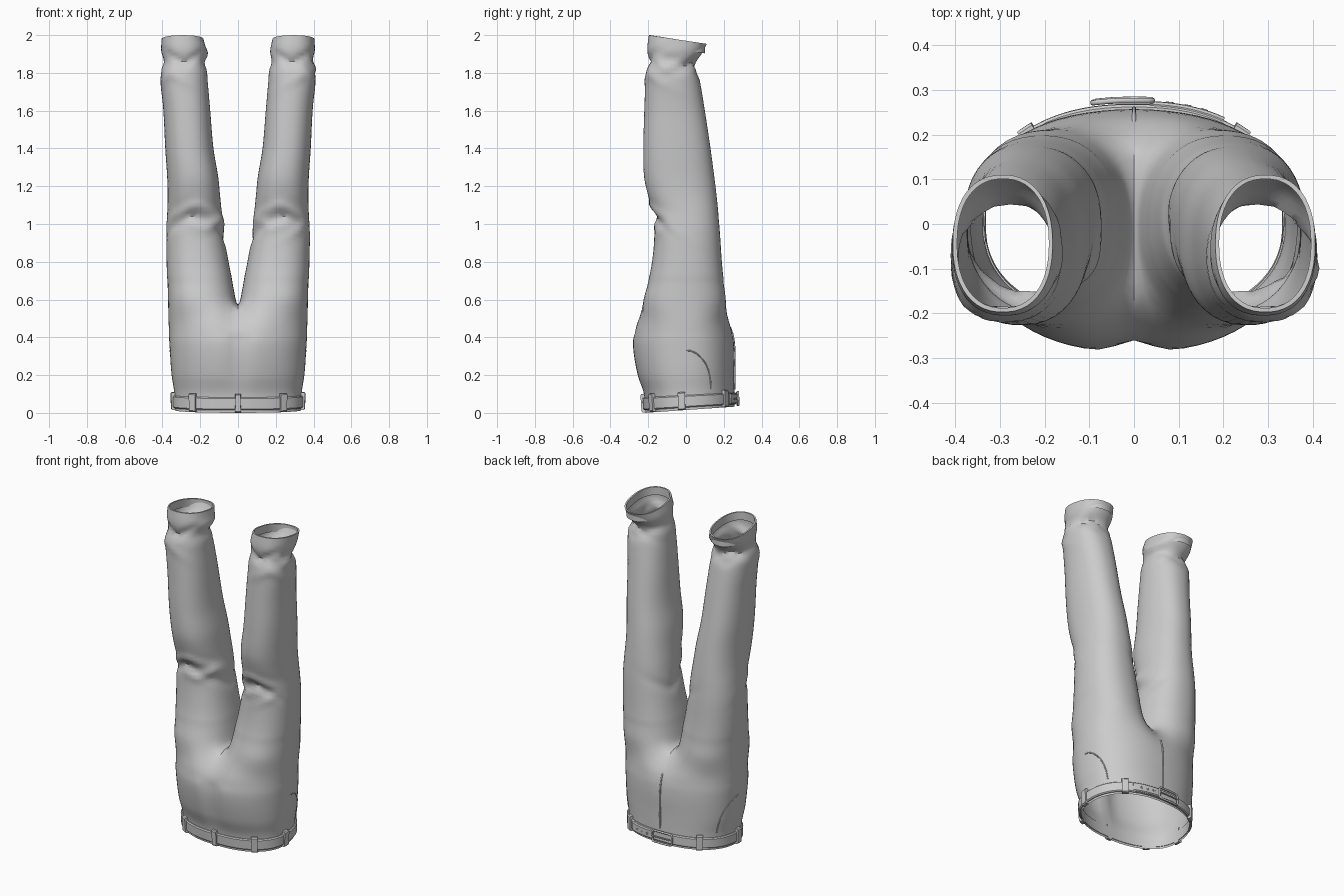
import bpy, bmesh
from math import sin, cos, pi, radians, exp
from mathutils import Vector

if "Cube" in bpy.data.objects:
    bpy.data.objects.remove(bpy.data.objects["Cube"])

# Hip keys: z, half width, front y, back y, front centre dip, back centre dip
HIP = [(0, .335, .258, -.215, 0, 0), (.1, .338, .256, -.225, 0, .003), (.2, .352, .255, -.26, 0, .015),
       (.35, .362, .255, -.286, 0, .026), (.45, .368, .246, -.279, .012, .04), (.5, .37, .236, -.266, .05, .07)]
# Leg keys: z, inner x, outer x, back y, front y
LEG = [(.58, .008, .372, -.235, .218), (.7, .03, .375, -.2, .2), (.8, .05, .378, -.18, .19),
       (.95, .075, .38, -.165, .18), (1.05, .085, .375, -.165, .172), (1.15, .095, .372, -.2, .162),
       (1.25, .105, .375, -.222, .15), (1.4, .13, .385, -.226, .13), (1.6, .147, .395, -.221, .1),
       (1.75, .16, .409, -.215, .075), (1.81, .165, .41, -.21, .062), (1.86, .178, .393, -.2, .052),
       (1.93, .17, .407, -.205, .085), (2.0, .182, .405, -.197, .11)]
# Cloth folds: side (0 = both), angle, angular spread, z, slope, amount, width
FOLDS = [(0, -95, 55, 1.1, -.06, .014, .025), (0, -85, 60, 1.04, -.07, -.016, .025),
         (0, -110, 45, .985, .05, .01, .03), (1, -40, 40, 1.0, -.1, .01, .025),
         (-1, -150, 40, 1.02, -.05, .012, .03), (0, 170, 50, .9, .08, -.008, .03),
         (0, -90, 50, 1.85, .07, -.016, .022), (0, -60, 50, 1.8, -.08, .008, .025),
         (0, 60, 60, 1.865, -.06, -.014, .022), (0, 80, 60, 1.79, .06, -.008, .025),
         (1, -10, 35, 1.83, .08, .012, .025), (-1, 170, 40, 1.9, .05, .014, .03)]
NO, NI = 37, 13


def key(table, z):
    """Smooth interpolation down a table of keys."""
    i = max(0, min(len(table) - 2, sum(r[0] <= z for r in table) - 1))
    a, b = table[i], table[i + 1]
    p, n = table[max(i - 1, 0)], table[min(i + 2, len(table) - 1)]
    h = b[0] - a[0]
    t = (z - a[0]) / h
    out = []
    for k in range(1, len(a)):
        m0 = (b[k] - p[k]) / (b[0] - p[0]) * h
        m1 = (n[k] - a[k]) / (n[0] - a[0]) * h
        out.append((2*t**3 - 3*t*t + 1) * a[k] + (t**3 - 2*t*t + t) * m0
                   + (3*t*t - 2*t**3) * b[k] + (t**3 - t*t) * m1)
    return out


def spow(v, e):
    return abs(v) ** e * (1 if v > 0 else -1)


def hip(v, z, off=0.0):
    """Point on the hips; v runs once round from the fly."""
    v %= 1
    s, u = (1, 2 * v) if v <= .5 else (-1, 2 * (1 - v))
    X, yf, yb, df, db = key(HIP, z)
    a = pi / 2 - pi * u
    x = X * spow(cos(a), .87)
    y = (yf if a > 0 else -yb) * spow(sin(a), .87)
    g = exp(-(x / .05) ** 2)
    y += -df * g if a > 0 else db * g
    p = Vector((s * x, y, z + .033 * (y + .22) / .48 * max(0, 1 - z / .35)))
    if off:
        d = hip(v + .004, z) - hip(v - .004, z)
        p += Vector((-d.y, d.x, 0)).normalized() * off
    return p


def leg(s, ang, z):
    """Point on one leg; angle 0 is the outer side, 90 is +y."""
    xi, xo, yb, yf = key(LEG, z)
    c, r = Vector(((xi + xo) / 2, (yb + yf) / 2)), Vector(((xo - xi) / 2, (yf - yb) / 2))
    d = Vector((spow(cos(ang), .88) * r.x, spow(sin(ang), .88) * r.y))
    amt = 0
    for side, fa, spread, fz, slope, amp, w in FOLDS:
        if side in (0, s):
            da = (ang - radians(fa) + pi) % (2 * pi) - pi
            amt += amp * exp(-(da / radians(spread)) ** 2 - ((z - fz - slope * abs(da)) / w) ** 2)
    q = c + d + d.normalized() * amt
    t = min(1, max(0, (z - 1.82) / .18))
    return Vector((s * q.x, q.y, z - .045 * t * (q.y + .2) / .3))


def finish(name, bm):
    bmesh.ops.recalc_face_normals(bm, faces=bm.faces)
    me = bpy.data.meshes.new(name)
    bm.to_mesh(me)
    bm.free()
    ob = bpy.data.objects.new(name, me)
    bpy.context.collection.objects.link(ob)
    return ob


def bridge(bm, a, b, closed):
    n = len(a)
    for i in range(n if closed else n - 1):
        j = (i + 1) % n
        bm.faces.new((a[i], a[j], b[j], b[i]))


# Trousers: two halves lofted from waist to cuff, joined at the crotch
bm = bmesh.new()
for s in (1, -1):
    vs = [i / (NO - 1) / 2 for i in range(NO)]
    prev = None
    for k in range(26):
        row = [bm.verts.new(hip(v if s > 0 else 1 - v, k * .02)) for v in vs]
        for end in (row[0], row[-1]):
            end.co.x = 0
        if prev:
            bridge(bm, prev, row, False)
        prev = row
    y0, y1 = prev[-1].co.y, prev[0].co.y
    for j in range(1, NI + 1):
        t = j / (NI + 1)
        prev.append(bm.verts.new((0, y0 + (y1 - y0) * t, .5 + .05 * sin(pi * t) ** .8)))
    angs = [radians(140 - 280 * i / (NO - 1)) for i in range(NO)]
    angs += [radians(-140 - 80 * j / (NI + 1)) for j in range(1, NI + 1)]
    for k in range(72):
        row = [bm.verts.new(leg(s, a, .58 + 1.42 * k / 71)) for a in angs]
        bridge(bm, prev, row, True)
        prev = row
    # turned-in hem
    mid = sum((v.co for v in prev), Vector()) / len(prev)
    cuff = [v.co.copy() for v in prev]
    for dz in (.0, -.05):
        row = [bm.verts.new((mid.x + (c.x - mid.x) * .92, mid.y + (c.y - mid.y) * .94, c.z + dz)) for c in cuff]
        bridge(bm, prev, row, True)
        prev = row
bmesh.ops.remove_doubles(bm, verts=bm.verts, dist=.0002)
for _ in range(6):
    bmesh.ops.smooth_vert(bm, verts=[v for v in bm.verts if .4 < v.co.z < .72], factor=.5,
                          use_axis_x=True, use_axis_y=True, use_axis_z=True)
finish("trousers", bm)


def band(name, v0, v1, z0, z1, off, n, inner=-.004):
    """Strip of cloth or leather hugging the waist."""
    bm = bmesh.new()
    b = .006
    prof = [(inner, z0), (off - b, z0), (off, z0 + b), (off, z1 - b), (off - b, z1), (inner, z1)]
    full = v1 - v0 >= 1
    rows = [[bm.verts.new(hip(v0 + (v1 - v0) * i / n, z, o)) for o, z in prof]
            for i in range(n if full else n + 1)]
    for i in range(len(rows) if full else n):
        bridge(bm, rows[i], rows[(i + 1) % len(rows)], True)
    if not full:
        bm.faces.new(rows[0])
        bm.faces.new(rows[-1])
    return finish(name, bm)


def tube(name, pts, r, cyclic=False):
    cu = bpy.data.curves.new(name, 'CURVE')
    cu.dimensions = '3D'
    cu.bevel_depth, cu.bevel_resolution = r, 2
    sp = cu.splines.new('POLY')
    sp.points.add(len(pts) - 1)
    for q, p in zip(sp.points, pts):
        q.co = (*p, 1)
    sp.use_cyclic_u = cyclic
    ob = bpy.data.objects.new(name, cu)
    bpy.context.collection.objects.link(ob)


# Belt, overlapping strap end and loops
band("belt", 0, 1, .014, .082, .011, 120)
band("belt_end", .012, .09, .018, .078, .018, 12)
for i, v in enumerate((.5, .385, .615, .262, .738, .115, .885)):
    dv = .0175 * .002 / (hip(v + .001, .05) - hip(v - .001, .05)).length
    band(f"belt_loop_{i}", v - dv, v + dv, .002, .1, .02, 4)

# Buckle frame, prong and strap holes
frame = [(.965, .022), (.967, .012), (.975, .01), (.99, .01), (.01, .01), (.014, .02),
         (.014, .076), (.01, .086), (.99, .086), (.975, .086), (.967, .084), (.965, .074)]
tube("buckle", [hip(v, z, .02) for v, z in frame], .006, True)
tube("buckle_prong", [hip(v, .048, .024) for v in (.968, .985, 0, .014)], .004)
for i, v in enumerate((.03, .048, .066)):
    tube(f"strap_hole_{i}", [hip(v + .003 * cos(a * pi / 4), .048 + .006 * sin(a * pi / 4), .018)
                             for a in range(8)], .002, True)

# Fly and pocket seams
tube("fly_seam", [hip(0, .1 + .38 * i / 12, .001) for i in range(13)], .005)
for s, label in ((1, "right"), (-1, "left")):
    pts = [(.25, .33), (.238, .327), (.222, .312), (.205, .285), (.19, .25), (.18, .21), (.174, .165), (.172, .11)]
    tube(f"pocket_seam_{label}", [hip(s * v, z) for v, z in pts], .0035)

# Smooth shading with crisp edges
for ob in bpy.context.scene.objects:
    ob.select_set(ob.type == 'MESH')
    if ob.type == 'MESH':
        bpy.context.view_layer.objects.active = ob
bpy.ops.object.shade_smooth_by_angle(angle=radians(40))
